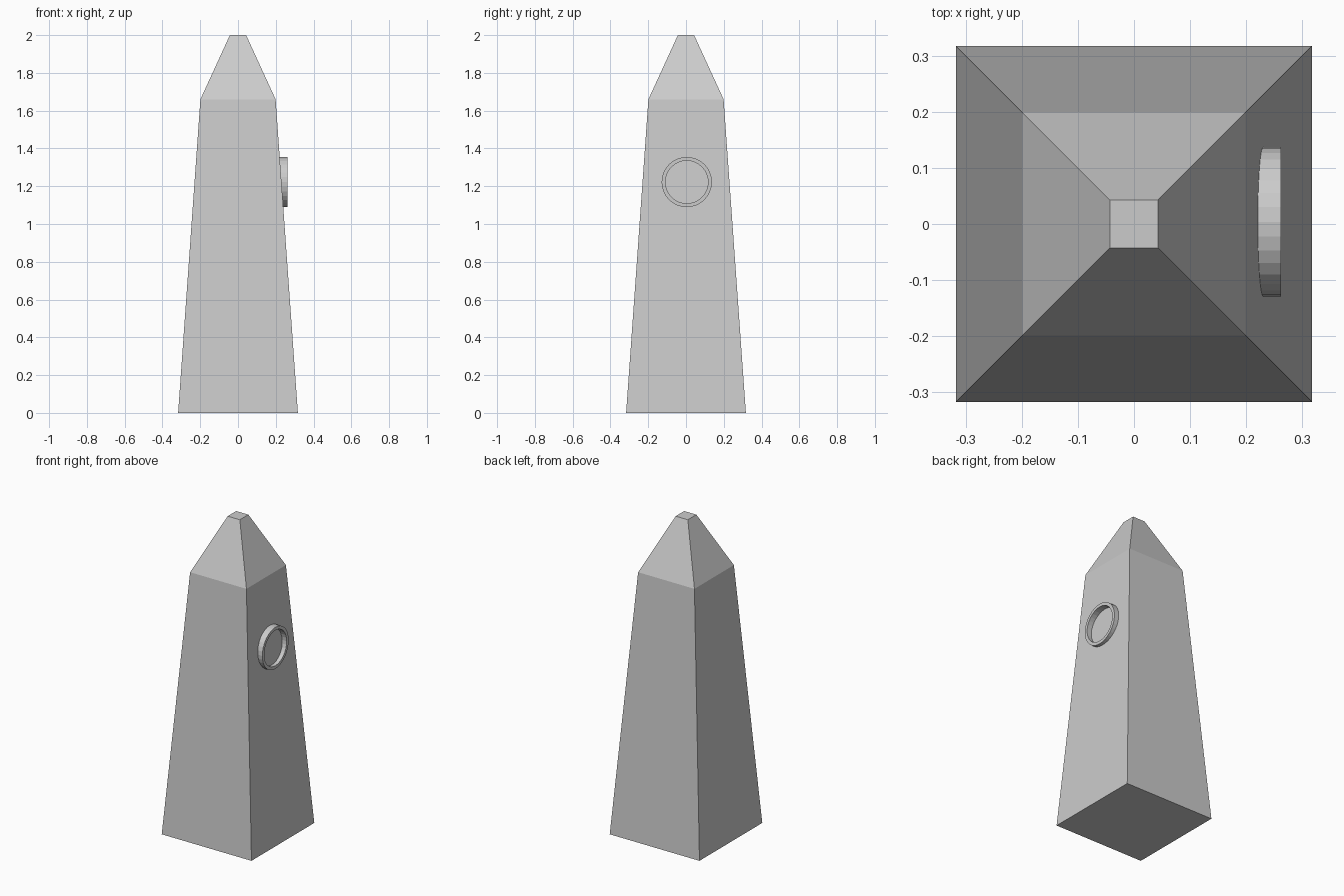
import bpy, bmesh
from math import cos, sin, pi

cube = bpy.data.objects.get("Cube")
if cube:
    bpy.data.objects.remove(cube)

stone = bpy.data.materials.new("grey_stone")
stone.use_nodes = True
GREY = (0.6, 0.6, 0.6, 1)
stone.diffuse_color = GREY
stone.node_tree.nodes["Principled BSDF"].inputs["Base Color"].default_value = GREY


def finish(name, bm):
    bmesh.ops.recalc_face_normals(bm, faces=bm.faces)
    mesh = bpy.data.meshes.new(name)
    bm.to_mesh(mesh)
    bm.free()
    mesh.materials.append(stone)
    obj = bpy.data.objects.new(name, mesh)
    bpy.context.collection.objects.link(obj)
    return obj


def bridge(bm, lower, upper):
    n = len(lower)
    for i in range(n):
        j = (i + 1) % n
        bm.faces.new((lower[i], lower[j], upper[j], upper[i]))


# Tapered shaft with a blunt pyramid cap: (half width, height)
bm = bmesh.new()
levels = [(0.317, 0), (0.199, 1.66), (0.043, 2)]
squares = [[bm.verts.new((sx * w, sy * w, z))
            for sx, sy in ((-1, -1), (1, -1), (1, 1), (-1, 1))] for w, z in levels]
for a, b in zip(squares, squares[1:]):
    bridge(bm, a, b)
bm.faces.new(squares[0])
bm.faces.new(squares[-1])
finish("obelisk_shaft", bm)

# Round rim standing out from the left face, its back buried in the wall
SIDES = 32
bm = bmesh.new()
section = [(0.133, 0.215), (0.133, 0.262), (0.113, 0.262), (0.113, 0.215)]
loops = [[bm.verts.new((x, 0.004 + r * cos(2 * pi * i / SIDES), 1.222 + r * sin(2 * pi * i / SIDES)))
          for i in range(SIDES)] for r, x in section]
for k in range(len(loops)):
    bridge(bm, loops[k], loops[(k + 1) % len(loops)])
finish("round_rim", bm)
